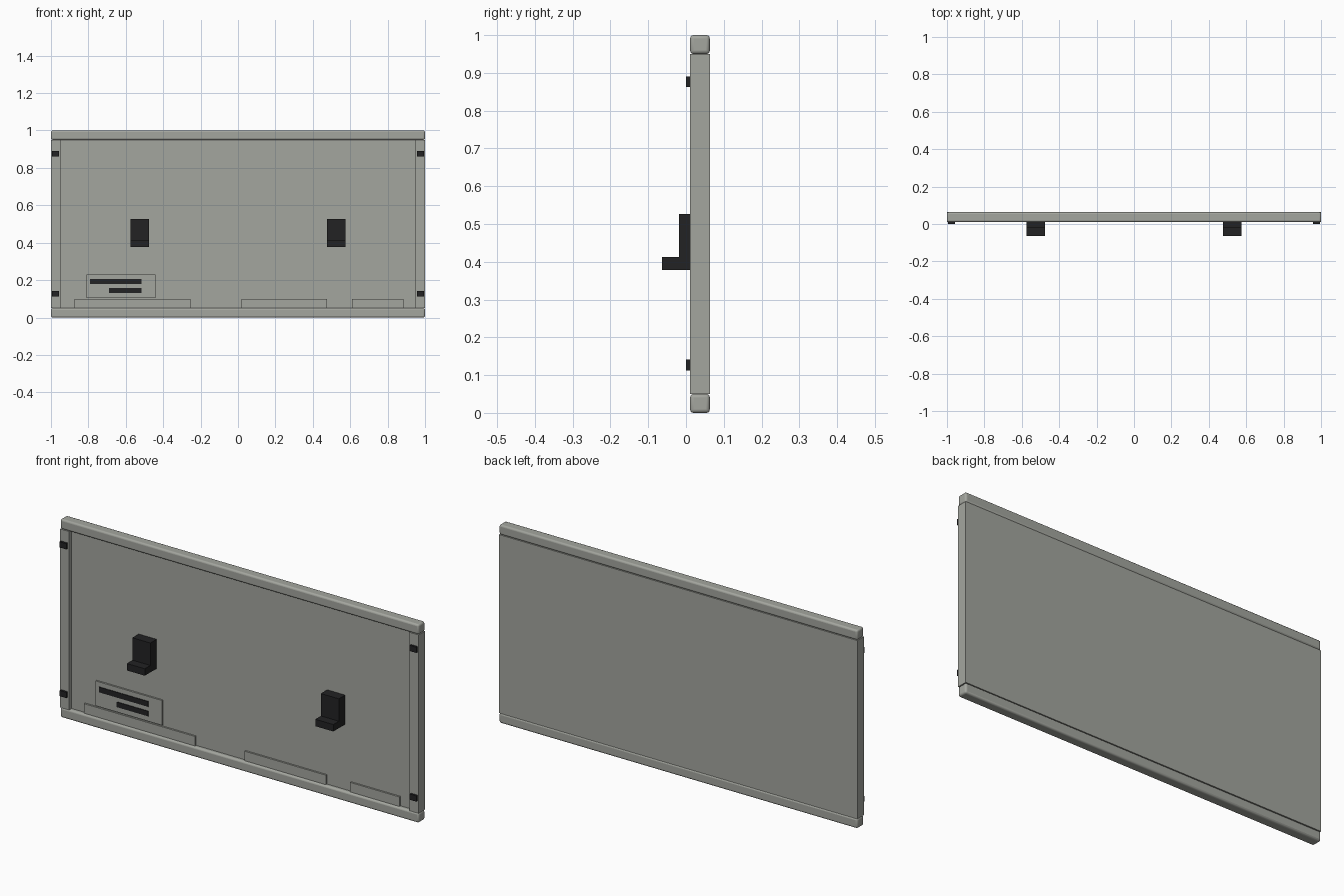
import bpy
import bmesh

cube = bpy.data.objects.get("Cube")
if cube:
    bpy.data.objects.remove(cube, do_unlink=True)


def material(name, colour):
    m = bpy.data.materials.new(name)
    m.use_nodes = True
    m.diffuse_color = (*colour, 1)
    m.node_tree.nodes["Principled BSDF"].inputs["Base Color"].default_value = (*colour, 1)
    return m


GREY = material("warm_grey", (0.37, 0.38, 0.345))
BLACK = material("black", (0.016, 0.016, 0.017))

# Depth levels shared by the parts
BACK, FRONT, FACE = 0.063, 0.011, 0.031
RAIL = 0.05


def finish(name, bm, mat):
    bmesh.ops.recalc_face_normals(bm, faces=bm.faces)
    me = bpy.data.meshes.new(name)
    bm.to_mesh(me)
    bm.free()
    me.materials.append(mat)
    ob = bpy.data.objects.new(name, me)
    bpy.context.collection.objects.link(ob)
    return ob


def box(name, xs, ys, zs, mat):
    """Box spanning the given ranges."""
    bm = bmesh.new()
    bmesh.ops.create_cube(bm, size=1)
    for v in bm.verts:
        v.co = [(r[0] + r[1]) / 2 + c * (r[1] - r[0]) for c, r in zip(v.co, (xs, ys, zs))]
    return finish(name, bm, mat)


def rounded(ob, width):
    mod = ob.modifiers.new("rounded_edges", "BEVEL")
    mod.width = width
    mod.segments = 3
    bpy.ops.object.select_all(action="DESELECT")
    bpy.context.view_layer.objects.active = ob
    ob.select_set(True)
    bpy.ops.object.shade_smooth_by_angle()


def hook(name, x):
    """L-shaped hook: a side profile swept across its width."""
    profile = [(FACE, 0.378), (-0.063, 0.378), (-0.063, 0.413),
               (-0.019, 0.413), (-0.019, 0.526), (FACE, 0.526)]
    bm = bmesh.new()
    face = bm.faces.new([bm.verts.new((x - 0.05, y, z)) for y, z in profile])
    swept = bmesh.ops.extrude_face_region(bm, geom=[face])["geom"]
    bmesh.ops.translate(bm, vec=(0.1, 0, 0),
                        verts=[g for g in swept if isinstance(g, bmesh.types.BMVert)])
    finish(name, bm, BLACK)


# Recessed board and rounded rails
box("board", (-0.95, 0.95), (FACE, BACK), (RAIL, 1 - RAIL), GREY)
for name, z in (("bottom_rail", 0), ("top_rail", 1 - RAIL)):
    rounded(box(name, (-1, 1), (FRONT, BACK), (z, z + RAIL), GREY), 0.009)

# Side posts, corner pads and hooks
for side, s in (("right", -1), ("left", 1)):
    box(side + "_post", sorted((s * 0.95, s)), (FRONT, BACK), (RAIL, 1 - RAIL), GREY)
    for level, z in (("lower", 0.112), ("upper", 0.862)):
        box(f"{side}_{level}_pad", sorted((s * 0.958, s * 0.995)), (0, FRONT),
            (z, z + 0.029), BLACK)
    hook(side + "_hook", s * 0.526)

# Low ledges standing on the bottom rail
for i, xs in enumerate(((-0.875, -0.255), (0.02, 0.475), (0.61, 0.885))):
    box(f"ledge_{i + 1}", xs, (FACE - 0.009, FACE), (RAIL, 0.098), GREY)

# Raised plate with two dark bars
box("plate", (-0.81, -0.44), (FACE - 0.009, FACE), (0.105, 0.23), GREY)
box("long_bar", (-0.79, -0.515), (FACE - 0.012, FACE - 0.009), (0.179, 0.206), BLACK)
box("short_bar", (-0.69, -0.515), (FACE - 0.012, FACE - 0.009), (0.131, 0.157), BLACK)
